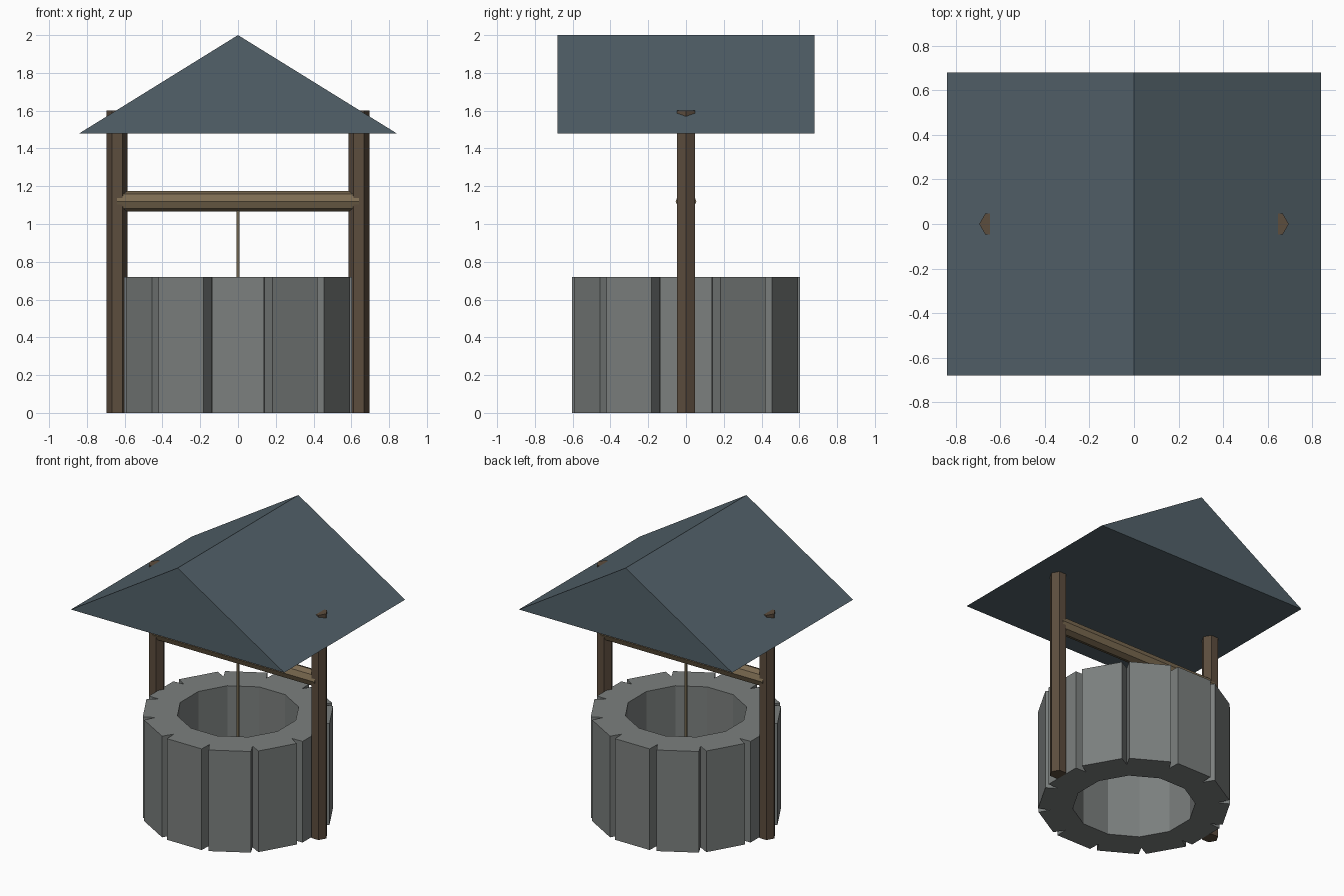
import bpy, bmesh
from math import sin, cos, pi, radians
from mathutils import Matrix, Vector

if "Cube" in bpy.data.objects:
    bpy.data.objects.remove(bpy.data.objects["Cube"])


def material(name, rgb):
    m = bpy.data.materials.new(name)
    m.diffuse_color = (*rgb, 1)
    m.use_nodes = True
    m.node_tree.nodes["Principled BSDF"].inputs["Base Color"].default_value = m.diffuse_color
    return m


STONE = material("stone", (0.20, 0.215, 0.21))
WOOD = material("dark_wood", (0.107, 0.074, 0.048))
BEAM = material("light_wood", (0.205, 0.15, 0.085))
ROPE = material("rope", (0.28, 0.22, 0.13))
SLATE = material("slate", (0.085, 0.12, 0.142))


def finish(name, bm, mat):
    bmesh.ops.recalc_face_normals(bm, faces=bm.faces)
    me = bpy.data.meshes.new(name)
    bm.to_mesh(me)
    bm.free()
    me.materials.append(mat)
    ob = bpy.data.objects.new(name, me)
    bpy.context.collection.objects.link(ob)
    return ob


def extrude_profile(name, pts, vec, mat):
    """Closed prism: a flat outline swept along vec."""
    bm = bmesh.new()
    a = [bm.verts.new(p) for p in pts]
    b = [bm.verts.new(Vector(p) + Vector(vec)) for p in pts]
    n = len(pts)
    bm.faces.new(a)
    bm.faces.new(b)
    for i in range(n):
        j = (i + 1) % n
        bm.faces.new((a[i], a[j], b[j], b[i]))
    return finish(name, bm, mat)


def ngon(r, n):
    return [(r * cos(2 * pi * i / n), r * sin(2 * pi * i / n)) for i in range(n)]


# Stone ring: 12 flat stones with V grooves between, 12-sided open shaft
STONES, HEIGHT = 12, 0.72
R_OUT, R_GROOVE, R_IN = 0.62, 0.54, 0.397
bm = bmesh.new()


def ring(r, offset):
    """Bottom and top vertices at one angle offset in each sector."""
    return [[bm.verts.new((r * cos(radians(30 * i + offset)),
                           r * sin(radians(30 * i + offset)), z))
             for z in (0, HEIGHT)] for i in range(STONES)]


groove, start, end, inner = (ring(R_GROOVE, -15), ring(R_OUT, -12.75),
                             ring(R_OUT, 12.75), ring(R_IN, -15))
for i in range(STONES):
    j = (i + 1) % STONES
    path = [groove[i], start[i], end[i], groove[j]]
    for p, q in list(zip(path, path[1:])) + [(inner[j], inner[i])]:
        bm.faces.new((p[0], q[0], q[1], p[1]))
    for k in (0, 1):
        bm.faces.new([p[k] for p in path + [inner[j], inner[i]]])
finish("stone_ring", bm, STONE)

# Two hexagonal posts, tips poking through the roof
for side, x in (("left", -0.64), ("right", 0.64)):
    extrude_profile(side + "_post", [(x + u, v, 0) for u, v in ngon(0.055, 6)],
                    (0, 0, 1.6), WOOD)

# Octagonal winding beam between the posts
extrude_profile("winding_beam", [(-0.64, u, 1.12 + v) for u, v in ngon(0.055, 8)],
                (1.28, 0, 0), BEAM)

# Rope hanging into the shaft
extrude_profile("rope", [(u, v, 0.42) for u, v in ngon(0.009, 6)],
                (0, 0, 0.68), ROPE)

# Solid gable roof
extrude_profile("roof", [(-0.84, -0.68, 1.48), (0.84, -0.68, 1.48), (0, -0.68, 2.0)],
                (0, 1.36, 0), SLATE)
